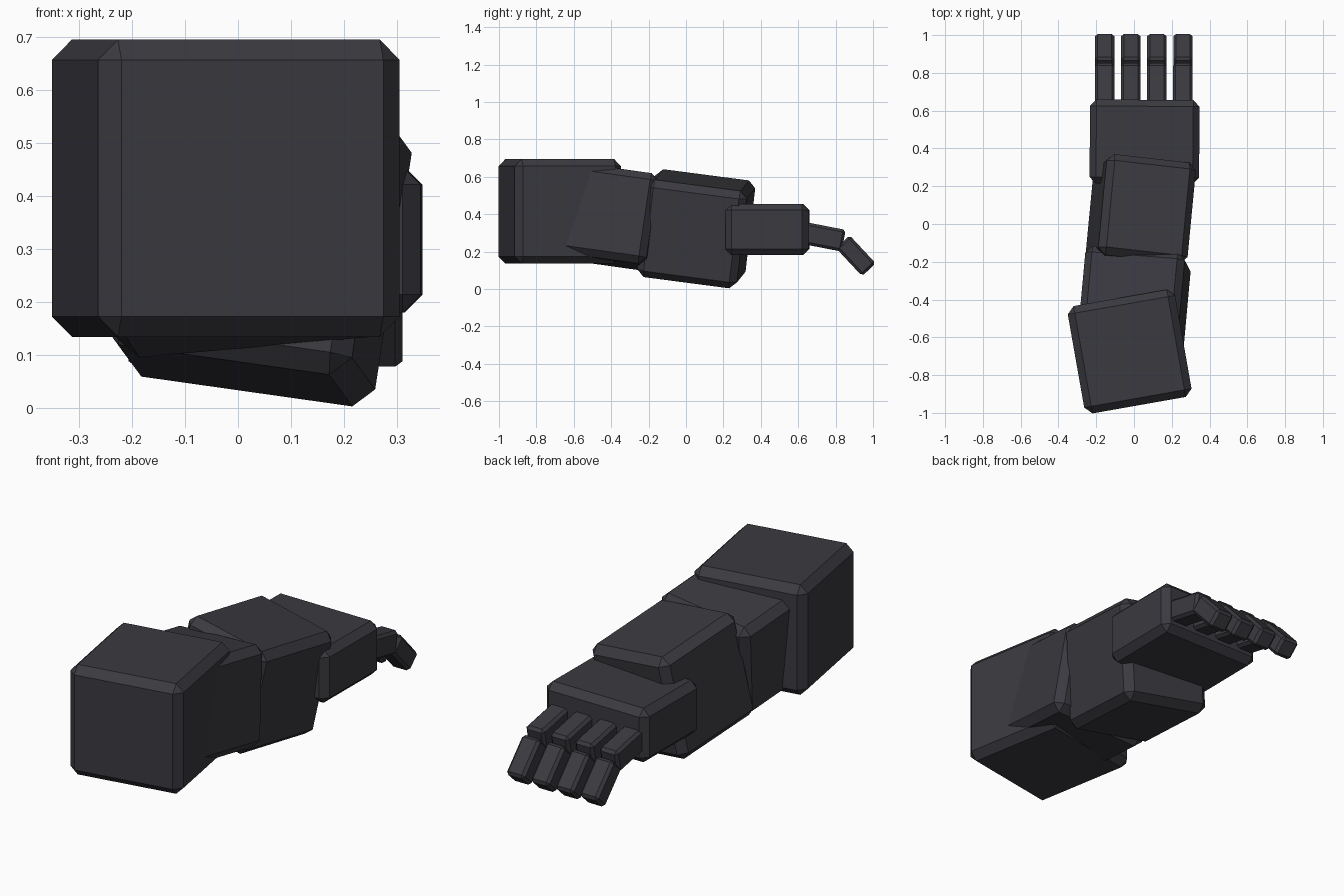
import bpy
from math import radians

cube = bpy.data.objects.get("Cube")
if cube:
    bpy.data.objects.remove(cube, do_unlink=True)

# Single dark slate colour
slate = bpy.data.materials.new("dark_slate")
slate.use_nodes = True
colour = (0.042, 0.042, 0.051, 1)
slate.diffuse_color = colour
slate.node_tree.nodes["Principled BSDF"].inputs["Base Color"].default_value = colour


def block(name, centre, size, tilt=(0, 0, 0), chamfer=0.038):
    """Flat-shaded box with chamfered edges; tilt is in degrees."""
    bpy.ops.mesh.primitive_cube_add(size=1, location=centre)
    obj = bpy.context.object
    obj.name = name
    for v in obj.data.vertices:
        v.co = [c * s for c, s in zip(v.co, size)]
    obj.rotation_euler = [radians(a) for a in tilt]
    bevel = obj.modifiers.new("chamfer", 'BEVEL')
    bevel.width = chamfer
    bevel.segments = 1
    obj.data.materials.append(slate)
    return obj


# Arm segments, from shoulder to hand
block("upper_arm", (-0.023, -0.675, 0.415), (0.577, 0.577, 0.56), (0, 0, 10))
block("elbow", (0.0, -0.43, 0.39), (0.53, 0.54, 0.49), (-8, -5, -4.5))
block("forearm", (0.035, 0.055, 0.322), (0.48, 0.54, 0.53), (-7.5, 8, -6.5))
block("hand", (0.056, 0.435, 0.318), (0.58, 0.445, 0.275), (0, 0, -0.5), 0.034)

# Four fingers, each with two curled joints
for i in range(4):
    x = -0.155 + 0.138 * i
    block(f"finger_base_{i + 1}", (x, 0.73, 0.28), (0.104, 0.23, 0.118), (-11, 0, 0), 0.014)
    block(f"finger_tip_{i + 1}", (x, 0.908, 0.178), (0.102, 0.205, 0.1), (-47, 0, 0), 0.014)
